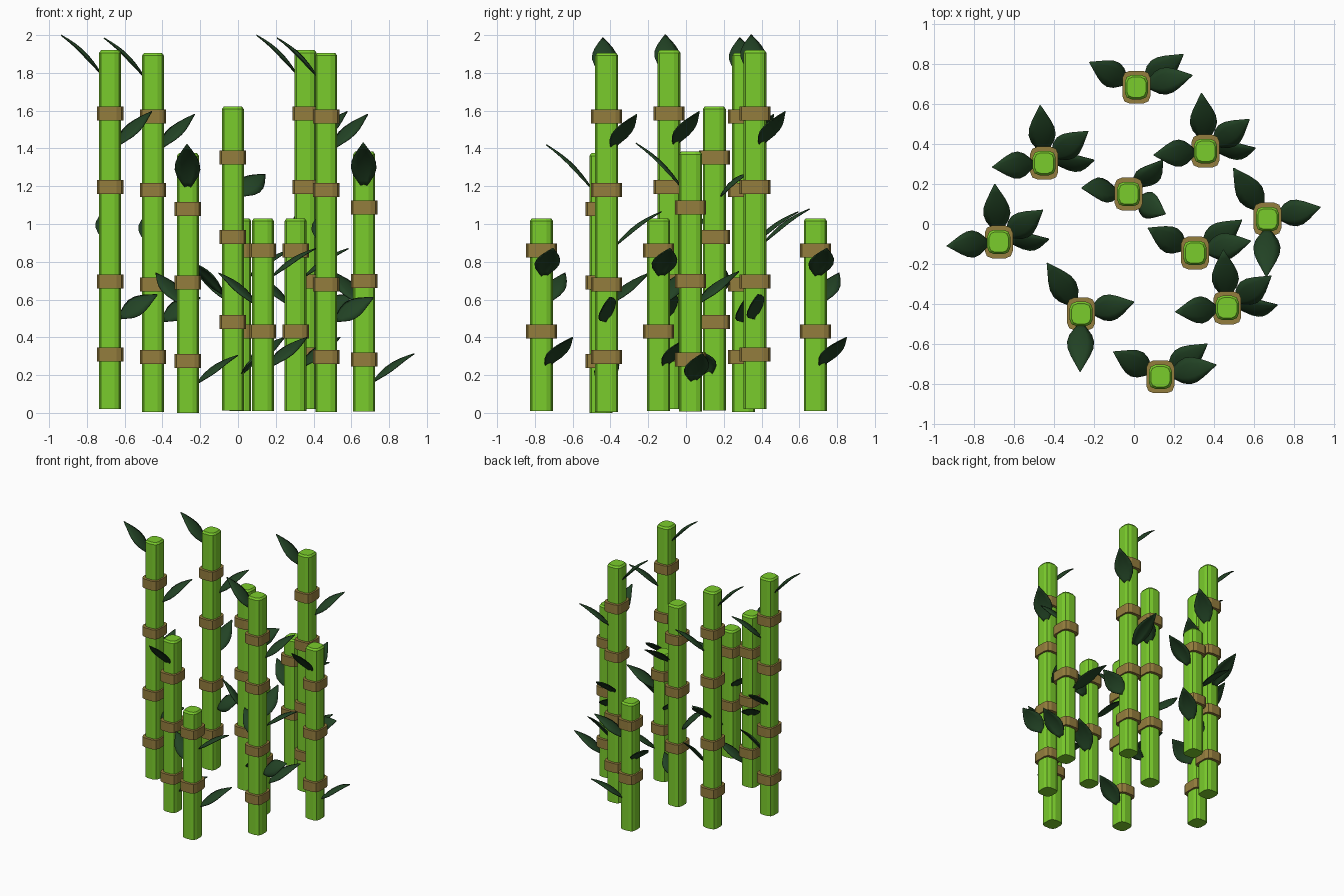
import bpy, bmesh, math
from mathutils import Vector

if "Cube" in bpy.data.objects:
    bpy.data.objects.remove(bpy.data.objects["Cube"])


def material(name, rgb):
    m = bpy.data.materials.new(name)
    m.diffuse_color = (*rgb, 1)
    m.use_nodes = True
    m.node_tree.nodes["Principled BSDF"].inputs["Base Color"].default_value = m.diffuse_color
    return m


GREEN = material("stalk green", (0.195, 0.604, 0.025))
BROWN = material("ring brown", (0.296, 0.205, 0.047))
DARK = material("leaf dark green", (0.016, 0.055, 0.018))


def finish(bm, name, mat):
    bmesh.ops.recalc_face_normals(bm, faces=bm.faces)
    me = bpy.data.meshes.new(name)
    bm.to_mesh(me)
    bm.free()
    me.materials.append(mat)
    ob = bpy.data.objects.new(name, me)
    bpy.context.collection.objects.link(ob)
    return ob


def rounded_loop(bm, cx, cy, z, hx, hy, r):
    """Rounded rectangle, three points on every corner."""
    out = []
    for i, (sx, sy) in enumerate(((1, 1), (-1, 1), (-1, -1), (1, -1))):
        for k in range(3):
            a = math.pi / 2 * (i + k / 2)
            out.append(bm.verts.new((cx + sx * (hx - r) + r * math.cos(a),
                                     cy + sy * (hy - r) + r * math.sin(a), z)))
    return out


def prism(name, mat, cx, cy, levels, hx, hy, r):
    """Stack of rounded loops; levels are (z, inset)."""
    bm = bmesh.new()
    loops = [rounded_loop(bm, cx, cy, z, hx - d, hy - d, r - d / 2) for z, d in levels]
    for a, b in zip(loops, loops[1:]):
        for i in range(len(a)):
            j = (i + 1) % len(a)
            bm.faces.new((a[i], a[j], b[j], b[i]))
    bm.faces.new(loops[0])
    bm.faces.new(loops[-1])
    return finish(bm, name, mat)


# leaf outline: (position along the leaf, half width)
OUTLINE = ((0, .012), (.12, .034), (.25, .056), (.4, .067), (.55, .063),
           (.7, .047), (.85, .025), (1, .002))


def leaf(name, base, tip, roll):
    base, tip = Vector(base), Vector(tip)
    d = tip - base
    side = d.cross(Vector((0, 0, 1))).normalized()
    up = side.cross(d).normalized()
    side, up = (side * math.cos(roll) - up * math.sin(roll),
                up * math.cos(roll) + side * math.sin(roll))
    bm = bmesh.new()
    rows = []
    for t, w in OUTLINE:
        mid = base + d * t + up * (.022 * math.sin(math.pi * t))
        rows.append([bm.verts.new(mid + side * (w * s) - up * (w * .22 * s * s))
                     for s in (-1, -.5, 0, .5, 1)])
    for a, b in zip(rows, rows[1:]):
        for i in range(4):
            bm.faces.new((a[i], a[i + 1], b[i + 1], b[i]))
    ob = finish(bm, name, DARK)
    for p in ob.data.polygons:
        p.use_smooth = True
    mod = ob.modifiers.new("thickness", "SOLIDIFY")
    mod.thickness = .006
    mod.offset = 0


# stalk kinds: height, ring heights, leaves as (tip dx, tip dy, base z, tip z, roll)
KINDS = {
    "tall": (1.90, (1.565, 1.175, .675, .29),
             ((-.26, -.02, 1.78, 1.98, 0), (.22, .16, 1.40, 1.575, .1),
              (-.02, .29, .885, 1.06, 0), (.25, .015, .485, .605, .8))),
    "upper": (1.61, (1.34, .92, .47),
              ((.17, .17, 1.14, 1.25, .6), (-.235, .03, .62, .79, .5),
               (.185, -.10, .19, .32, .2))),
    "middle": (1.375, (1.08, .69, .275),
               ((-.005, -.29, 1.19, 1.42, 0), (-.17, .255, .575, .74, 0),
                (.265, .06, .16, .305, .1))),
    "short": (1.02, (.85, .42),
              ((.28, .06, .715, .86, 0), (-.235, .125, .57, .73, 0),
               (.235, .165, .24, .39, .1))),
}
STALKS = (
    ("tall", -.677, -.09, .02), ("tall", -.45, .305, .005), ("tall", .358, .365, .02),
    ("tall", .467, -.42, .005), ("upper", -.027, .15, .012),
    ("middle", -.265, -.45, 0), ("middle", .668, .025, .008),
    ("short", .012, .685, .01), ("short", .132, -.765, .01), ("short", .305, -.145, .01),
)

for n, (kind, x, y, z0) in enumerate(STALKS, 1):
    height, rings, leaves = KINDS[kind]
    # green stalk with a bevelled top
    prism(f"{kind}_stalk_{n}", GREEN, x, y,
          ((z0, 0), (z0 + height - .014, 0), (z0 + height, .01)), .058, .061, .034)
    # brown joint rings
    for i, z in enumerate(rings, 1):
        prism(f"ring_{n}_{i}", BROWN, x, y,
              ((z0 + z - .037, 0), (z0 + z + .037, 0)), .07, .082, .036)
    # leaves growing from the stalk surface
    for i, (dx, dy, zb, zt, roll) in enumerate(leaves, 1):
        h = .05 / math.hypot(dx, dy)
        leaf(f"leaf_{n}_{i}", (x + dx * h, y + dy * h, z0 + zb),
             (x + dx, y + dy, z0 + zt), roll)
